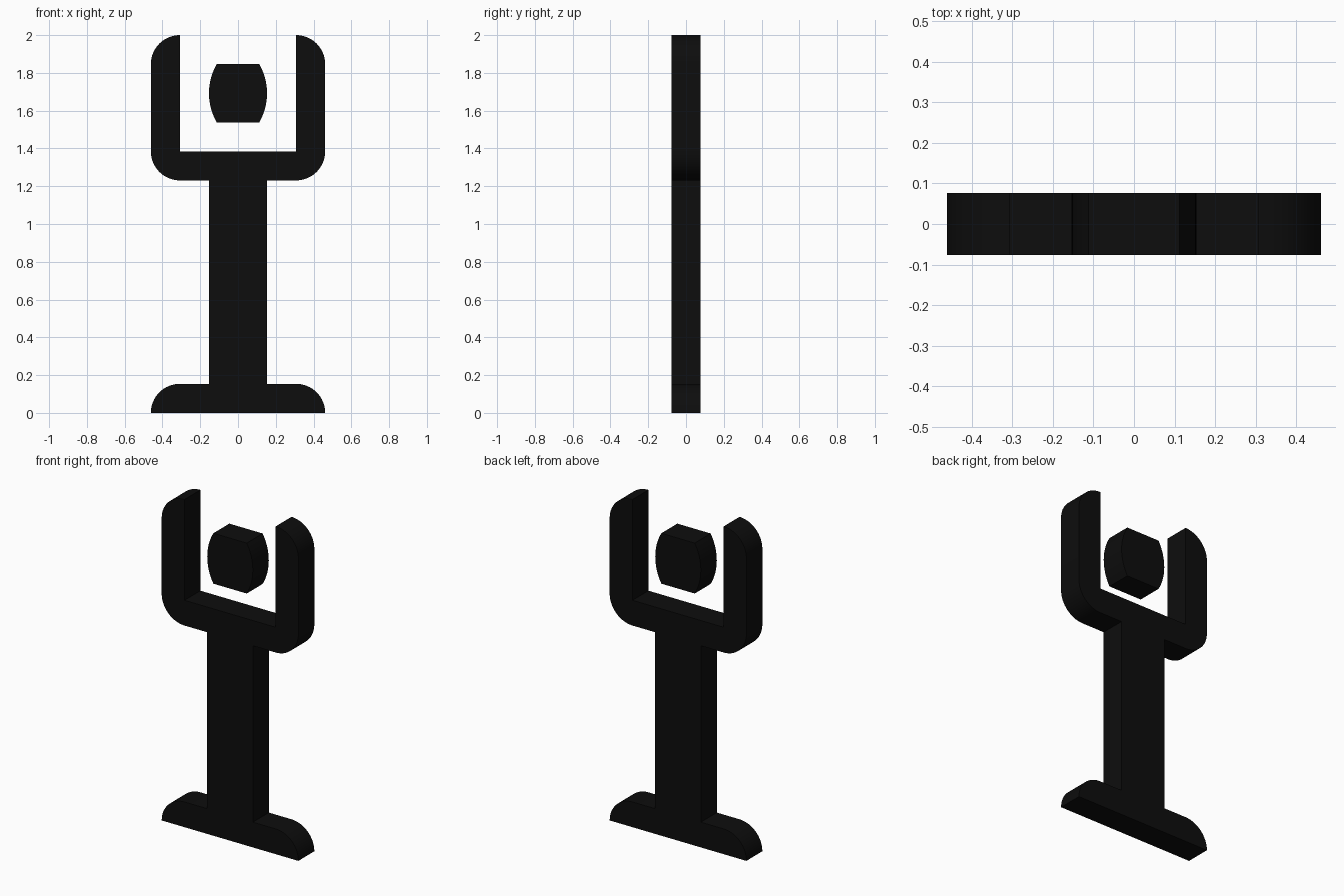
import bpy, bmesh, math

if "Cube" in bpy.data.objects:
    bpy.data.objects.remove(bpy.data.objects["Cube"])

U = 2 / 13            # grid module: the whole model is 13 modules tall
SEG = 16              # segments per rounded corner

black = bpy.data.materials.new("black")
black.diffuse_color = (0.004, 0.004, 0.004, 1)
black.use_nodes = True
black.node_tree.nodes["Principled BSDF"].inputs["Base Color"].default_value = black.diffuse_color


def arc(cx, cz, r, a0, a1, n=SEG):
    """Points of an arc in module units, angles in degrees."""
    steps = [math.radians(a0 + (a1 - a0) * i / n) for i in range(n + 1)]
    return [(cx + r * math.cos(a), cz + r * math.sin(a)) for a in steps]


def slab(name, half):
    """Mirror a right-hand half outline (bottom to top) and extrude it one module deep."""
    outline = half + [(-x, z) for x, z in reversed(half) if x > 1e-6]
    bm = bmesh.new()
    front = bm.faces.new([bm.verts.new((x * U, -U / 2, z * U)) for x, z in outline])
    side = bmesh.ops.extrude_face_region(bm, geom=[front], use_keep_orig=True)
    moved = [g for g in side["geom"] if isinstance(g, bmesh.types.BMVert)]
    bmesh.ops.translate(bm, verts=moved, vec=(0, U, 0))
    bmesh.ops.recalc_face_normals(bm, faces=bm.faces)
    mesh = bpy.data.meshes.new(name)
    bm.to_mesh(mesh)
    bm.free()
    mesh.materials.append(black)
    obj = bpy.data.objects.new(name, mesh)
    bpy.context.collection.objects.link(obj)
    bpy.ops.object.select_all(action='DESELECT')
    obj.select_set(True)
    bpy.context.view_layer.objects.active = obj
    bpy.ops.object.shade_smooth_by_angle(angle=math.radians(30))


# Foot with rounded shoulders
slab("base", [(3, 0)] + arc(2, 0, 1, 0, 90)[1:])

# Straight upright
slab("column", [(1, 1), (1, 8)])

# U-shaped fork with rounded outer corners
slab("fork", arc(2, 9, 1, -90, 0) + arc(2, 12, 1, 0, 90) + [(2, 9)])

# Floating block with bulging sides, between the fork arms
slab("floating_block", arc(-1, 11, 2, -30, 30))
